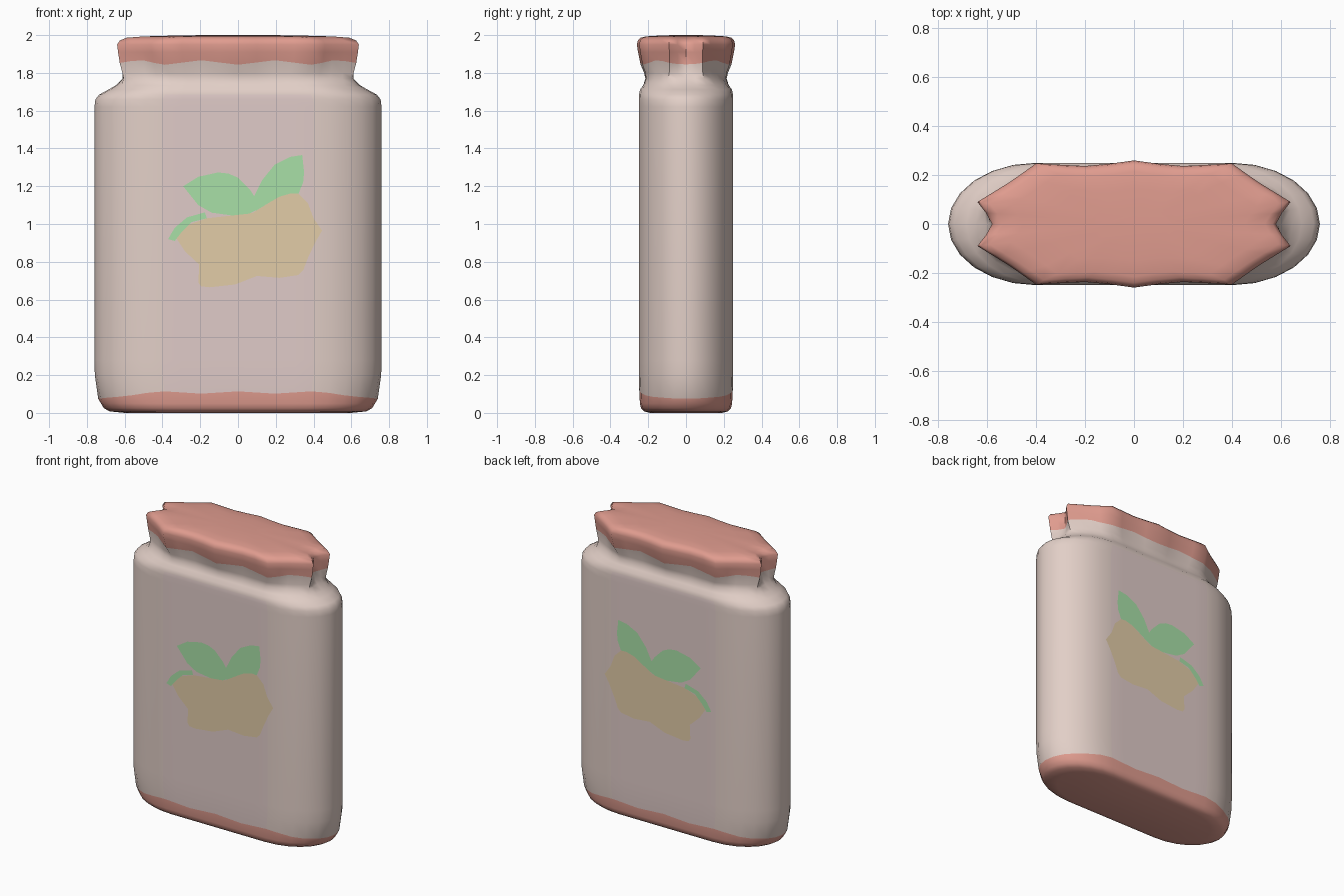
import bpy, bmesh, math

if "Cube" in bpy.data.objects:
    bpy.data.objects.remove(bpy.data.objects["Cube"])


def material(name, rgb):
    """Material from an sRGB 0-255 colour, stored as linear."""
    lin = [((c / 255 + 0.055) / 1.055) ** 2.4 for c in rgb]
    m = bpy.data.materials.new(name)
    m.diffuse_color = (*lin, 1)
    m.use_nodes = True
    m.node_tree.nodes["Principled BSDF"].inputs["Base Color"].default_value = m.diffuse_color
    return m


CREAM = material("pale cream pink", (226, 207, 199))
PANEL = material("pale pink panel", (224, 203, 200))
CORAL = material("coral trim", (224, 156, 143))
GREEN = material("leaf green", (168, 224, 167))
TAN = material("fruit tan", (226, 204, 167))


def add_object(name, bm, mats):
    mesh = bpy.data.meshes.new(name)
    bm.to_mesh(mesh)
    bm.free()
    for m in mats:
        mesh.materials.append(m)
    ob = bpy.data.objects.new(name, mesh)
    bpy.context.collection.objects.link(ob)
    return ob


# Quarter cross-sections: flattened oval body and ruffled rim
oval = [(x / 10, 0.25) for x in range(5)]
oval += [(0.4 + 0.36 * math.sin(math.radians(a)), 0.25 * math.cos(math.radians(a)))
         for a in range(15, 91, 15)]
ruffle = [(0, .26), (.1, .246), (.2, .237), (.3, .242), (.4, .248), (.46, .205),
          (.51, .17), (.575, .13), (.64, .09), (.605, .045), (.58, 0)]


def full(q):
    half = q + [(x, -y) for x, y in q[-2::-1]]
    return half + [(-x, y) for x, y in half[-2:0:-1]]


OVAL, RUFFLE = full(oval), full(ruffle)
N = len(OVAL)

# Rings: z, half width, half depth, amount of ruffle, wave
rings = [
    (0.000, .60, .19, 0, 0), (0.008, .68, .222, 0, 0), (0.025, .71, .238, 0, 0),
    (0.050, .725, .244, 0, 0), (0.085, .74, .247, 0, 1), (0.200, .758, .25, 0, 0),
    (0.280, .76, .25, 0, 0), (1.620, .76, .25, 0, 0), (1.660, .755, .25, 0, 0),
    (1.685, .735, .249, 0, 0), (1.712, .685, .243, 0, 0), (1.735, .652, .226, .1, 0),
    (1.770, .63, .215, .4, 0), (1.800, .626, .222, .65, 0), (1.855, .63, .24, .9, 2),
    (1.910, .635, .254, 1, 0), (1.950, .64, .26, 1, 0), (1.972, .625, .255, 1, 0),
    (1.986, .59, .24, 1, 0), (1.993, .50, .215, 1, 0), (1.997, .36, .15, 1, 0),
    (2.000, .18, .07, 1, 0)]

# Pouch with coral base and cap
bm = bmesh.new()
loops = []
for z, w, d, r, wave in rings:
    loop = []
    for (ox, oy), (rx, ry) in zip(OVAL, RUFFLE):
        x = w * ((1 - r) * ox / 0.76 + r * rx / 0.64)
        y = d * ((1 - r) * oy / 0.25 + r * ry / 0.26)
        dz = 0
        if wave == 1:
            dz = -0.015 + 0.038 * (oy / 0.25) ** 2 + 0.006 * math.cos(5 * math.pi * ox)
        elif wave == 2:
            dz = -0.012 * math.cos(5 * math.pi * ox)
        loop.append(bm.verts.new((x, y, z + dz)))
    loops.append(loop)
for i in range(len(loops) - 1):
    a, b = loops[i], loops[i + 1]
    for k in range(N):
        j = (k + 1) % N
        f = bm.faces.new((a[k], a[j], b[j], b[k]))
        flat = abs(OVAL[k][0] + OVAL[j][0]) < 0.8
        f.material_index = 2 if i < 4 or i >= 14 else (1 if flat and i < 9 else 0)
for loop in (loops[0], loops[-1]):
    bm.faces.new(loop).material_index = 2
bmesh.ops.recalc_face_normals(bm, faces=bm.faces)
pouch = add_object("pouch", bm, [CREAM, PANEL, CORAL])
bpy.context.view_layer.objects.active = pouch
pouch.select_set(True)
bpy.ops.object.shade_smooth_by_angle(angle=math.radians(55))


# Printed fruit picture, on front and back
def plate(name, outline, mat, side, offset):
    bm = bmesh.new()
    y = side * (0.25 + offset)
    f = bm.faces.new([bm.verts.new((x, y, z)) for x, z in outline])
    f.normal_update()
    if f.normal.y * side < 0:
        f.normal_flip()
    bmesh.ops.triangulate(bm, faces=[f])
    add_object(name, bm, [mat])


fruit = [(-.33, .93), (-.28, .99), (-.165, 1.03), (-.03, 1.045), (.08, 1.06), (.16, 1.11),
         (.22, 1.145), (.28, 1.165), (.32, 1.16), (.37, 1.11), (.40, 1.03), (.445, .965),
         (.41, .905), (.37, .82), (.345, .755), (.32, .73), (.22, .715), (.10, .725),
         (-.015, .68), (-.15, .665), (-.195, .67), (-.21, .69), (-.205, .785), (-.28, .855)]
left_leaf = [(-.29, 1.2), (-.21, 1.25), (-.105, 1.273), (-.05, 1.267), (0, 1.245), (.065, 1.18),
             (.09, 1.14), (.10, 1.075), (.06, 1.055), (-.03, 1.045), (-.14, 1.06), (-.21, 1.10)]
right_leaf = [(.085, 1.145), (.13, 1.235), (.195, 1.315), (.275, 1.355), (.34, 1.365),
              (.35, 1.275), (.345, 1.22), (.32, 1.16), (.28, 1.162), (.22, 1.145),
              (.16, 1.11), (.095, 1.07)]
stem = [(-.37, .92), (-.335, .98), (-.27, 1.035), (-.175, 1.062), (-.165, 1.03),
        (-.245, 1.01), (-.3, .955), (-.335, .91)]
for side, word in ((-1, "front"), (1, "back")):
    plate(word + "_fruit", fruit, TAN, side, 0.002)
    plate(word + "_left_leaf", left_leaf, GREEN, side, 0.003)
    plate(word + "_right_leaf", right_leaf, GREEN, side, 0.0035)
    plate(word + "_stem", stem, GREEN, side, 0.003)
